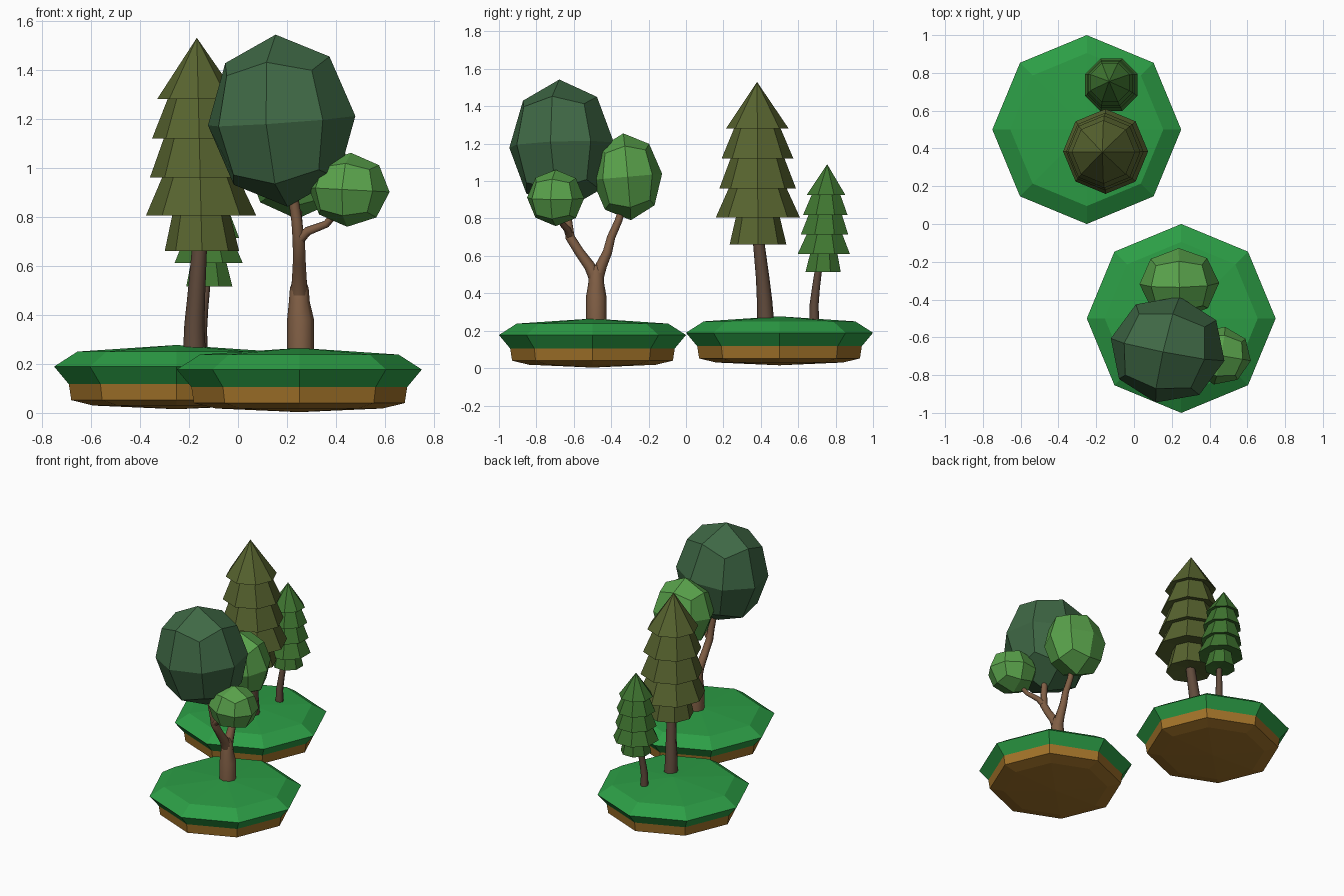
import bpy, bmesh
from math import sin, cos, pi, radians
from mathutils import Vector, Matrix, Euler

if "Cube" in bpy.data.objects:
    bpy.data.objects.remove(bpy.data.objects["Cube"])


def mat(name, r, g, b):
    m = bpy.data.materials.new(name)
    m.diffuse_color = (r, g, b, 1)
    m.use_nodes = True
    m.node_tree.nodes["Principled BSDF"].inputs["Base Color"].default_value = m.diffuse_color
    return m


GRASS = mat("grass", .025, .34, .06)
SOIL = mat("soil", .36, .17, .022)
PINE = mat("olive_needles", .095, .125, .028)
PINE_LIGHT = mat("green_needles", .05, .18, .03)
LEAF_DARK = mat("dark_leaves", .05, .14, .06)
LEAF_LIGHT = mat("light_leaves", .1, .36, .07)
BARK = mat("bark", .22, .115, .06)
BARK_DARK = mat("dark_bark", .12, .07, .045)


def finish(name, bm, mats, smooth=False):
    bmesh.ops.recalc_face_normals(bm, faces=bm.faces)
    for f in bm.faces:
        f.smooth = smooth
    me = bpy.data.meshes.new(name)
    bm.to_mesh(me)
    bm.free()
    for m in mats:
        me.materials.append(m)
    ob = bpy.data.objects.new(name, me)
    bpy.context.collection.objects.link(ob)
    return ob


def skin(bm, rings, mat_from=None):
    """Bridge rings of points; a ring of one point is a tip."""
    vs = [[bm.verts.new(p) for p in r] for r in rings]
    for k, (a, b) in enumerate(zip(vs, vs[1:])):
        n = max(len(a), len(b))
        for i in range(n):
            j = (i + 1) % n
            if len(a) == 1:
                f = bm.faces.new((a[0], b[j], b[i]))
            elif len(b) == 1:
                f = bm.faces.new((a[i], a[j], b[0]))
            else:
                f = bm.faces.new((a[i], a[j], b[j], b[i]))
            f.material_index = int(mat_from is not None and k >= mat_from)
    for r in (vs[0], vs[-1]):
        if len(r) > 2:
            bm.faces.new(r)


def lathe(name, profile, low, high, turn, mats, mat_from=None, n=8):
    """Turn (radius, z) about an axis leaning from low to high (x, y, z)."""
    low, high = Vector(low), Vector(high)
    rings = []
    for r, z in profile:
        c = low.lerp(high, (z - low.z) / (high.z - low.z))
        c.z = z
        count = n if r else 1
        rings.append([c + Vector((r * cos(turn + 2 * pi * i / n),
                                  r * sin(turn + 2 * pi * i / n), 0)) for i in range(count)])
    bm = bmesh.new()
    skin(bm, rings, mat_from)
    return finish(name, bm, mats)


def tube(name, pts, material, n=8):
    """Tapered tube through (x, y, z, radius) points."""
    P = [Vector(p[:3]) for p in pts]
    rings = []
    for i, p in enumerate(P):
        t = (P[min(i + 1, len(P) - 1)] - P[max(i - 1, 0)]).normalized()
        u = (Vector((1, 0, 0)) - t * t.x).normalized()
        v = t.cross(u)
        rings.append([p + pts[i][3] * (u * cos(2 * pi * k / n) + v * sin(2 * pi * k / n))
                      for k in range(n)])
    bm = bmesh.new()
    skin(bm, rings)
    ob = finish(name, bm, [material], True)
    bpy.ops.object.select_all(action='DESELECT')
    ob.select_set(True)
    bpy.context.view_layer.objects.active = ob
    bpy.ops.object.shade_smooth_by_angle(angle=radians(50))
    return ob


def crown(name, loc, size, rot, material):
    """Cube split once and pushed onto a sphere: 24 flat quads."""
    bm = bmesh.new()
    bmesh.ops.create_cube(bm, size=2)
    bmesh.ops.subdivide_edges(bm, edges=bm.edges[:], cuts=1, use_grid_fill=True)
    spin = Matrix.Rotation(radians(rot[2]), 3, 'Z')
    tilt = Euler((radians(rot[0]), radians(rot[1]), 0)).to_matrix()
    for v in bm.verts:
        d = spin @ v.co.normalized()
        v.co = tilt @ Vector([d[i] * size[i] for i in range(3)]) + Vector(loc)
    return finish(name, bm, [material])


# Islands: octagonal grass slab over soil
ISLAND = [(0, .265), (.405, .238), (.5, .177), (.44, .105), (.43, .04), (.34, .018), (0, .003)]
for name, x, y, dz in (("front_island", .25, -.5, 0), ("back_island", -.25, .5, .012)):
    prof = [(r, z + dz) for r, z in ISLAND]
    lathe(name, prof, (x, y, 0), (x, y, 1), 0, [GRASS, SOIL], 3)

# Pines: five stacked skirts, given as (top radius, bottom radius, bottom height)
TIERS = [(0, .168, .62), (.12, .192, .46), (.14, .205, .3), (.15, .225, .145), (.115, .152, 0)]


def pine(name, low, high, width, turn, material):
    h = (high[2] - low[2]) / .87
    prof = [(0, high[2])]
    for k, (top, bottom, z) in enumerate(TIERS):
        if k:
            prof.append((top * width, prof[-1][1] + .012 * h))
        prof.append((bottom * width, low[2] + z * h))
    prof.append((0, low[2] + .02 * h))
    lathe(name, prof, low, high, turn, [material])


pine("large_pine_needles", (-.147, .385, .66), (-.168, .38, 1.53), 1, 0, PINE)
pine("small_pine_needles", (-.117, .733, .515), (-.132, .755, 1.09), .67, pi / 8, PINE_LIGHT)
tube("large_pine_trunk", [(-.178, .425, .25, .046), (-.178, .42, .36, .041), (-.17, .41, .48, .036),
                          (-.158, .39, .66, .031), (-.15, .385, .75, .028)], BARK_DARK)
tube("small_pine_trunk", [(-.15, .685, .25, .026), (-.15, .685, .34, .024), (-.142, .695, .43, .021),
                          (-.13, .71, .54, .019), (-.12, .73, .6, .018)], BARK_DARK)

# Forked broadleaf trunk and branches
tube("broadleaf_trunk", [(.255, -.48, .24, .055), (.255, -.48, .38, .055), (.25, -.48, .45, .043),
                         (.25, -.48, .51, .038), (.25, -.482, .55, .022)], BARK)
tube("front_branch", [(.25, -.485, .48, .034), (.25, -.515, .545, .03), (.25, -.57, .62, .026),
                      (.248, -.62, .7, .025), (.24, -.63, .78, .022), (.215, -.65, .95, .02)], BARK)
tube("back_branch", [(.25, -.475, .48, .034), (.25, -.452, .55, .03), (.25, -.42, .62, .025),
                     (.248, -.4, .7, .022), (.242, -.36, .79, .02), (.24, -.32, .93, .018)], BARK)
tube("side_branch", [(.245, -.62, .7, .022), (.285, -.635, .742, .019), (.36, -.66, .77, .016),
                     (.42, -.685, .84, .014)], BARK)

# Leafy crowns
crown("large_crown", (.178, -.665, 1.192), (.308, .286, .352), (2, -4, -12), LEAF_DARK)
crown("back_crown", (.24, -.315, 1.023), (.211, .188, .233), (5, 0, 1), LEAF_LIGHT)
crown("side_crown", (.453, -.697, .91), (.168, .155, .151), (0, 3, -10), LEAF_LIGHT)
